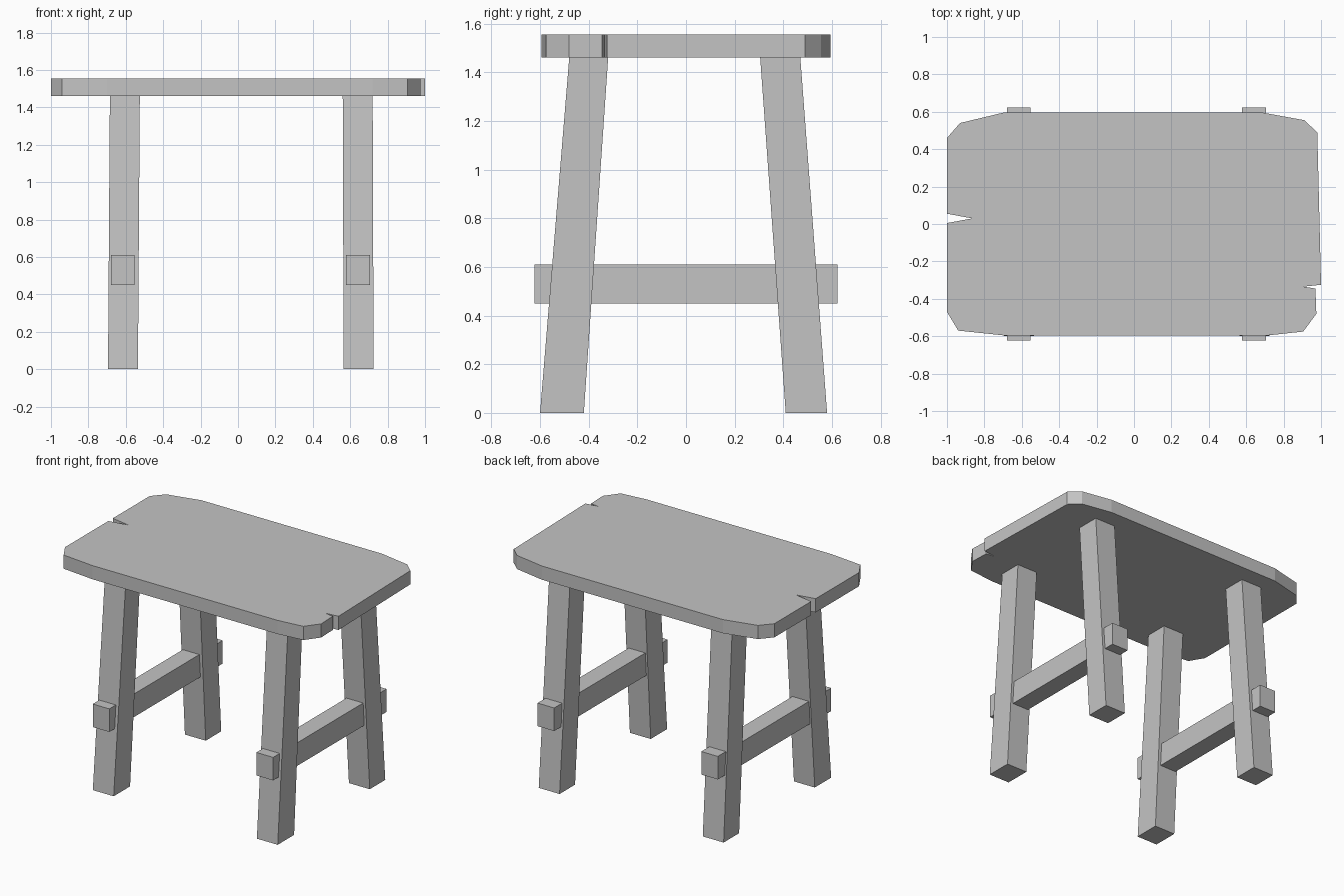
import bpy
import bmesh

cube = bpy.data.objects.get("Cube")
if cube:
    bpy.data.objects.remove(cube, do_unlink=True)

GREY = (0.55, 0.55, 0.55, 1)
material = bpy.data.materials.new("plain grey")
material.use_nodes = True
material.diffuse_color = GREY
material.node_tree.nodes["Principled BSDF"].inputs["Base Color"].default_value = GREY


def prism(name, lower, upper):
    """Join two matching counter-clockwise outlines into a closed solid."""
    bm = bmesh.new()
    low = [bm.verts.new(p) for p in lower]
    high = [bm.verts.new(p) for p in upper]
    bm.faces.new(low[::-1])
    bm.faces.new(high)
    for i in range(len(low)):
        j = (i + 1) % len(low)
        bm.faces.new((low[i], low[j], high[j], high[i]))
    bmesh.ops.recalc_face_normals(bm, faces=bm.faces)
    mesh = bpy.data.meshes.new(name)
    bm.to_mesh(mesh)
    bm.free()
    mesh.materials.append(material)
    obj = bpy.data.objects.new(name, mesh)
    bpy.context.collection.objects.link(obj)
    return obj


def rectangle(x0, x1, y0, y1, z):
    return [(x0, y0, z), (x1, y0, z), (x1, y1, z), (x0, y1, z)]


# Seat slab with clipped corners and a split in each end
outline = [
    (-0.70, -0.595), (0.72, -0.595), (0.905, -0.575), (0.975, -0.48),
    (0.97, -0.345), (0.905, -0.335), (1.0, -0.325), (0.98, 0.49),
    (0.91, 0.555), (0.69, 0.595), (-0.70, 0.595), (-0.93, 0.54),
    (-1.0, 0.46), (-1.0, 0.055), (-0.865, 0.03), (-1.0, 0.005),
    (-1.0, -0.47), (-0.94, -0.57),
]
SEAT_BOTTOM, SEAT_TOP = 1.46, 1.555
prism("seat", [(x, y, SEAT_BOTTOM) for x, y in outline],
      [(x, y, SEAT_TOP) for x, y in outline])

# Legs lean inward towards the seat: y ranges at the floor and at the seat
leg_rows = {
    "front": ((-0.60, -0.42), (-0.48, -0.32)),
    "back": ((0.41, 0.58), (0.305, 0.47)),
}
# Each side: leg x at floor, leg x at seat, stretcher x range
sides = {
    "right": (-0.695, -0.685, (-0.68, -0.553)),
    "left": (0.565, 0.56, (0.577, 0.705)),
}
LEG_WIDTH = 0.16
for side, (foot_x, head_x, bar_x) in sides.items():
    for row, (foot_y, head_y) in leg_rows.items():
        prism(f"{row}_{side}_leg",
              rectangle(foot_x, foot_x + LEG_WIDTH, *foot_y, 0),
              rectangle(head_x, head_x + LEG_WIDTH, *head_y, SEAT_BOTTOM))
    # Stretcher passing through both legs of the side
    prism(f"{side}_stretcher",
          rectangle(*bar_x, -0.622, 0.622, 0.45),
          rectangle(*bar_x, -0.622, 0.622, 0.61))
